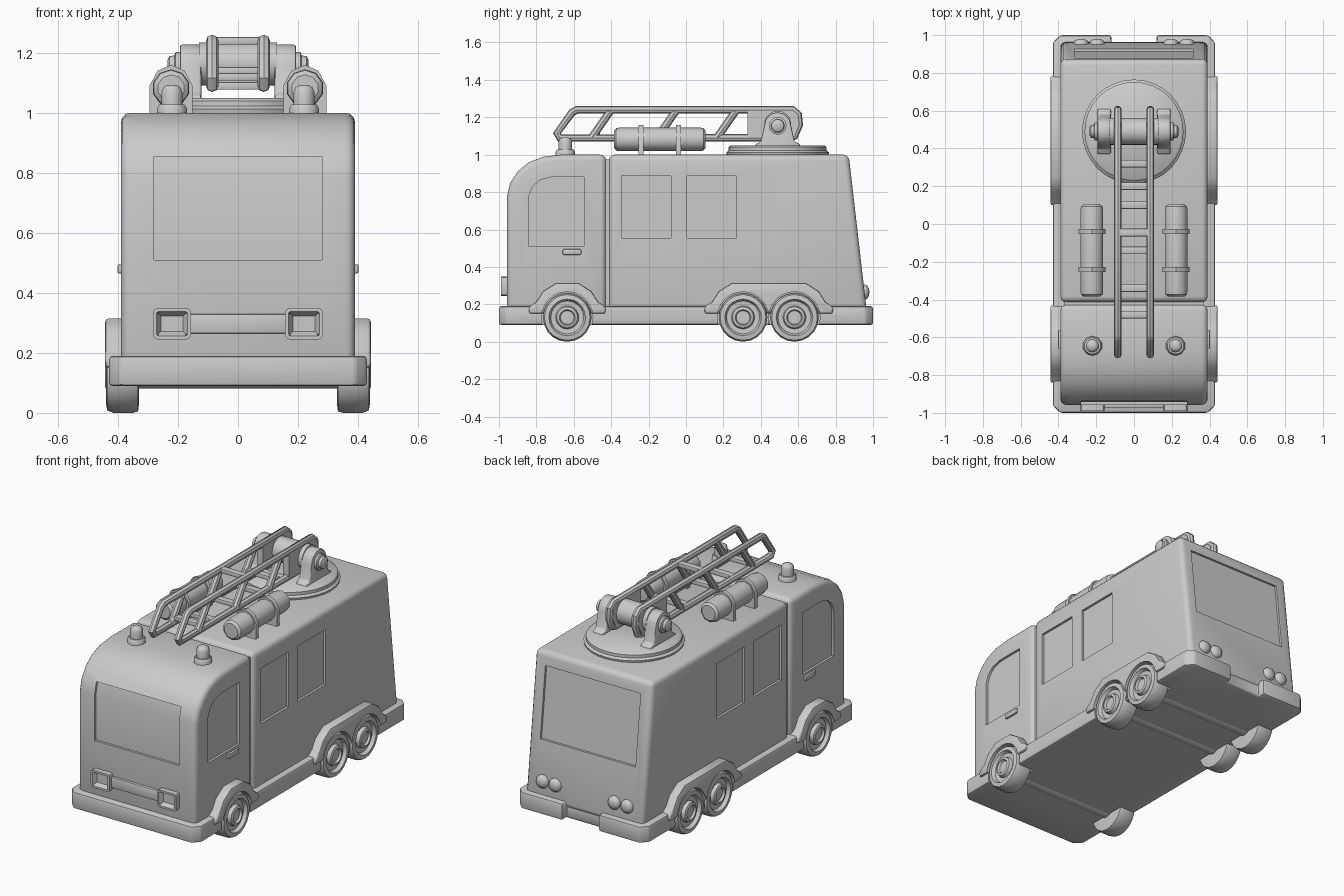
import bpy, bmesh, math
from mathutils import Vector

if "Cube" in bpy.data.objects:
    bpy.data.objects.remove(bpy.data.objects["Cube"])

AX = {'x': lambda a, b, h: (h, a, b), 'y': lambda a, b, h: (a, h, b), 'z': lambda a, b, h: (a, b, h)}
cutters = []


def finish(name, bm, bevel=0, segs=2):
    bmesh.ops.recalc_face_normals(bm, faces=bm.faces[:])
    me = bpy.data.meshes.new(name)
    bm.to_mesh(me)
    bm.free()
    ob = bpy.data.objects.new(name, me)
    bpy.context.collection.objects.link(ob)
    if bevel:
        m = ob.modifiers.new('bevel', 'BEVEL')
        m.width, m.segments, m.limit_method = bevel, segs, 'ANGLE'
        m.angle_limit = math.radians(40)
    return ob


def prism(name, pts, axis, lo, hi, bevel=0, segs=2):
    """Extrude a 2D outline along an axis."""
    bm = bmesh.new()
    rings = [[bm.verts.new(AX[axis](a, b, h)) for a, b in pts] for h in (lo, hi)]
    n = len(pts)
    for r in rings:
        bm.faces.new(r)
    for i in range(n):
        j = (i + 1) % n
        bm.faces.new((rings[0][i], rings[0][j], rings[1][j], rings[1][i]))
    return finish(name, bm, bevel, segs)


def rect(a0, a1, b0, b1):
    return [(a0, b0), (a1, b0), (a1, b1), (a0, b1)]


def lathe(name, prof, n, axis, c):
    """Revolve (radius, height) points about an axis through 2D centre c."""
    bm = bmesh.new()
    rings = [[bm.verts.new(AX[axis](c[0] + r * math.sin(math.tau * k / n), c[1] + r * math.cos(math.tau * k / n), h))
              for k in range(n)] for r, h in prof]
    for p, q in zip(rings, rings[1:]):
        for i in range(n):
            j = (i + 1) % n
            bm.faces.new((p[i], p[j], q[j], q[i]))
    bm.faces.new(rings[0])
    bm.faces.new(rings[-1])
    return finish(name, bm)


def cut(ob, cutter):
    cutter.hide_render = True
    m = ob.modifiers.new('cut', 'BOOLEAN')
    m.operation, m.solver, m.object = 'DIFFERENCE', 'EXACT', cutter
    if cutter not in cutters:
        cutters.append(cutter)


# cab and rear box, separated by a narrow groove
cab = prism('cab', [(-.427, .15), (-.957, .15), (-.957, .78), (-.94, .85), (-.90, .91), (-.84, .96),
                    (-.76, .99), (-.67, 1.0), (-.427, 1.0)], 'x', -.39, .39, .03, 3)
box = prism('rear_body', [(-.413, .15), (.968, .15), (.87, 1.0), (-.413, 1.0)], 'x', -.39, .39, .03, 3)
prism('groove_core', rect(-.45, -.39, .15, .975), 'x', -.37, .37)

# recessed windows
cut(cab, prism('windscreen_cut', [(-1.1, .51), (-.943, .51), (-.943, .78), (-.924, .855), (-1.1, .855)], 'x', -.28, .28))
cut(box, prism('rear_window_cut', [(1.1, .5), (.914, .5), (.866, .92), (1.1, .92)], 'x', -.315, .315))
door = [(-.84, .51), (-.545, .51), (-.545, .88), (-.72, .88), (-.78, .865), (-.82, .83), (-.84, .78)]
for s in (1, -1):
    cut(cab, prism('door_window_cut', door, 'x', s * .376, s * .5))
    for y in (-.345, .005):
        cut(box, prism('side_window_cut', rect(y, y + .265, .555, .885), 'x', s * .376, s * .5))
    prism('door_handle', rect(-.66, -.56, .465, .495), 'x', s * .38, s * .402, .006)

# skirt with rear bumper notch, and wheel arches
half = [(.12, .957), (.12, 1.0), (.39, 1.0), (.43, .96), (.43, -.96), (.39, -1.0)]
skirt = prism('skirt', half + [(-x, y) for x, y in reversed(half)], 'z', .09, .19, .012)
arch = [(.205, .15), (.205, .185), (.165, .215), (.13, .27), (.06, .315)]
for s in (1, -1):
    fenders = []
    for y0, y1, name in ((-.635, -.635, 'front_arch'), (.305, .58, 'rear_arch')):
        pts = [(y0 - a, z) for a, z in arch] + [(y1 + a, z) for a, z in reversed(arch)]
        fenders.append(prism(name, pts, 'x', s * .36, s * .443, .012))
    for y in (-.635, .305, .58):
        c = lathe('wheel_cut', [(.137, s * .325), (.137, s * .5)], 24, 'x', (y, .13))
        cut(skirt, c)
        cut(fenders[0] if y < 0 else fenders[1], c)
        lathe('wheel', [(r, s * h) for r, h in (
            (.10, .33), (.125, .333), (.13, .35), (.13, .415), (.122, .436), (.098, .44), (.088, .42), (.062, .418),
            (.056, .438), (.042, .443), (.036, .43))], 20, 'x', (y, .13))
for y in (-.635, .305, .58):
    lathe('axle', [(.048, -.34), (.048, .34)], 12, 'x', (y, .13))

# headlights, grille bar, tail lights
for s in (1, -1):
    bm = bmesh.new()
    bmesh.ops.create_cube(bm, size=1)
    for v in bm.verts:
        v.co = Vector((s * .22 + v.co.x * .126, -.965 + v.co.y * .05, .297 + v.co.z * .104))
    bmesh.ops.bevel(bm, geom=[e for e in bm.edges if abs(e.verts[0].co.y - e.verts[1].co.y) > .04],
                    offset=.015, segments=2, affect='EDGES', profile=.5)
    bm.normal_update()
    front = [f for f in bm.faces if f.normal.y < -.9]
    bmesh.ops.inset_region(bm, faces=front, thickness=.012)
    bmesh.ops.inset_region(bm, faces=front, thickness=.014, depth=-.025)
    finish('headlight', bm)
    for x in (.195, .28):
        lathe('tail_light', [(.04, .93), (.04, .958), (.034, .97), (.02, .978), (.006, .98)], 12, 'y', (s * x, .265))
prism('grille_bar', rect(-.165, .165, .265, .33), 'y', -.972, -.94, .006)

# roof beacons and tanks with straps
for s in (1, -1):
    lathe('beacon_base', [(.052, .99), (.052, 1.015), (.044, 1.028)], 10, 'z', (s * .22, -.645))
    lathe('beacon', [(.036, 1.02), (.036, 1.07), (.03, 1.085), (.015, 1.093)], 10, 'z', (s * .22, -.645))
    lathe('roof_tank', [(.045, -.385), (.06, -.373), (.063, -.355), (.063, .075), (.06, .093), (.045, .105)],
          10, 'y', (s * .223, 1.082))
    strap = [(-.072, .99), (-.072, 1.09), (-.045, 1.14), (0, 1.16), (.045, 1.14), (.072, 1.09), (.072, .99)]
    for y in (-.24, -.04):
        prism('tank_strap', [(s * .223 + x, z) for x, z in strap], 'y', y - .013, y + .013)

# turntable, pivot brackets, drum
TY, TZ = .49, 1.155
lathe('turntable', [(.27, .99), (.275, 1.012), (.262, 1.022), (.262, 1.04), (.25, 1.05)], 32, 'z', (0, TY))
bracket = [(TY - .12, 1.04), (TY - .12, 1.055), (TY - .09, 1.07)]
bracket += [(TY + .072 * math.cos(t), TZ + .072 * math.sin(t)) for t in [math.radians(180 - 22.5 * k) for k in range(9)]]
bracket += [(TY + .09, 1.07), (TY + .12, 1.055), (TY + .12, 1.04)]
for s in (1, -1):
    prism('pivot_bracket', bracket, 'x', s * .122, s * .194, .012)
    lathe('pivot_bolt', [(.048, s * .18), (.048, s * .208), (.036, s * .212), (.034, s * .228), (.022, s * .235)],
          12, 'x', (TY, TZ))
lathe('pivot_drum', [(.072, -.13), (.072, .13)], 20, 'x', (TY, 1.163))

# ladder: tubular rails with slanted struts, root plates and rungs
loop = [(-.675, 1.09), (-.69, 1.115), (-.61, 1.225), (-.585, 1.24), (.57, 1.24), (.6, 1.215), (.605, 1.16),
        (.58, 1.1), (.55, 1.09)]
struts = [[(-.505, 1.09), (-.4, 1.24)], [(-.155, 1.09), (-.05, 1.24)], [(.165, 1.09), (.27, 1.24)]]
for s in (1, -1):
    cu = bpy.data.curves.new('ladder_rail', 'CURVE')
    cu.dimensions, cu.bevel_depth, cu.bevel_resolution = '3D', .021, 2
    cu.use_fill_caps = True
    for path in [loop] + struts:
        sp = cu.splines.new('POLY')
        sp.points.add(len(path) - 1)
        for p, (y, z) in zip(sp.points, path):
            p.co = (s * .086, y, z, 1)
        sp.use_cyclic_u = path is loop
    bpy.context.collection.objects.link(bpy.data.objects.new('ladder_rail', cu))
    prism('ladder_root_plate', [(.33, 1.09), (.56, 1.09), (.6, 1.16), (.59, 1.22), (.57, 1.24), (.33, 1.24)],
          'x', s * .067, s * .105)
for y, z in ((-.48, 1.12), (-.34, 1.09), (-.045, 1.24), (-.14, 1.11), (.1, 1.09), (.2, 1.14), (.32, 1.09)):
    prism('ladder_rung', rect(y - .02, y + .02, z - .013, z + .013), 'x', -.08, .08, .005)

# bake modifiers and curves, drop cutters, shade
dg = bpy.context.evaluated_depsgraph_get()
dg.update()
parts = [o for o in bpy.context.scene.objects if o not in cutters]
baked = [(o, bpy.data.meshes.new_from_object(o.evaluated_get(dg))) for o in parts]
final = []
for o, me in baked:
    name = o.name
    bpy.data.objects.remove(o)
    new = bpy.data.objects.new(name, me)
    bpy.context.collection.objects.link(new)
    final.append(new)
for c in cutters:
    bpy.data.objects.remove(c)
bpy.ops.object.select_all(action='DESELECT')
for o in final:
    o.select_set(True)
bpy.context.view_layer.objects.active = final[0]
bpy.ops.object.shade_smooth_by_angle(angle=math.radians(40))
